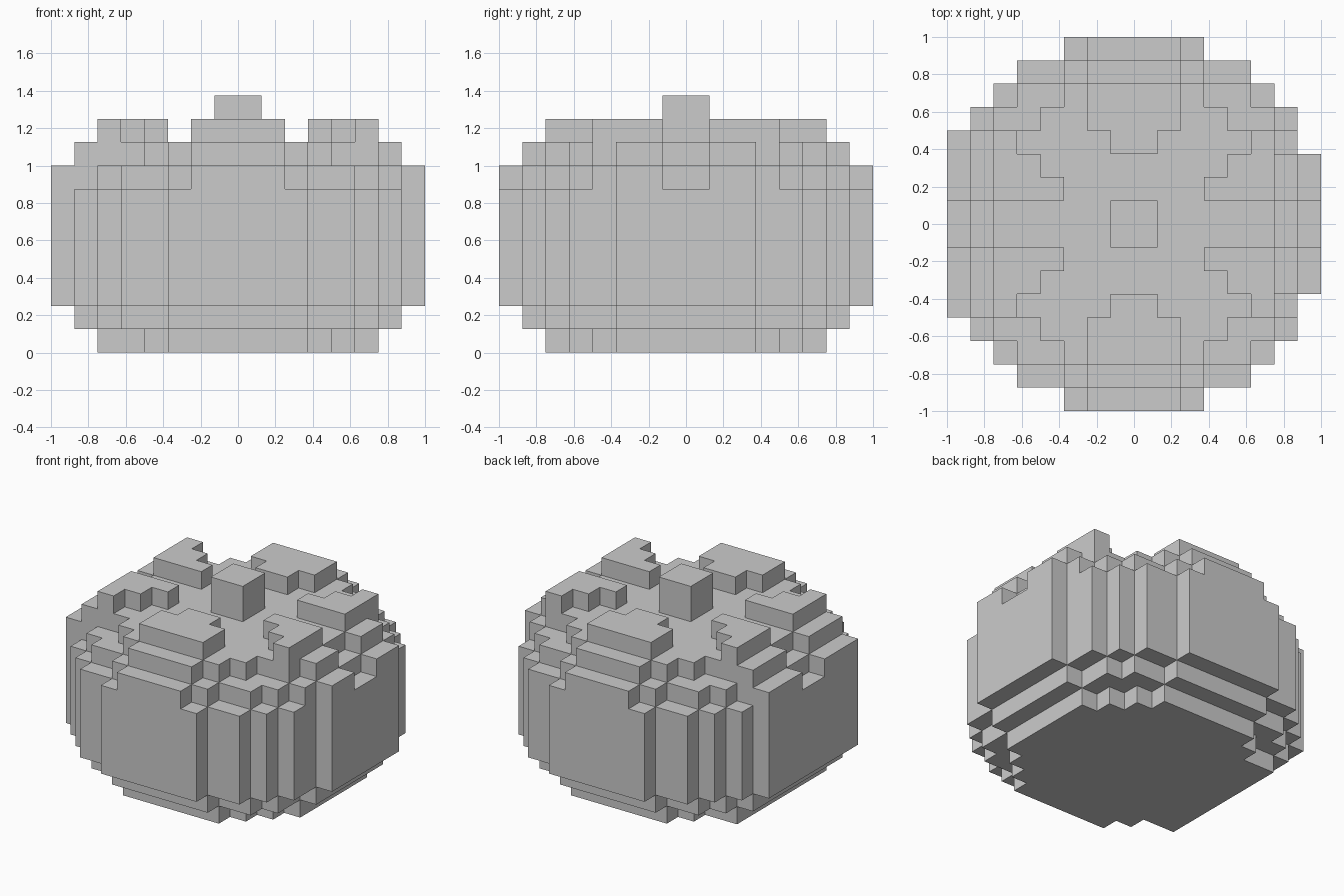
import bpy, bmesh, math
from mathutils import Vector

if "Cube" in bpy.data.objects:
    bpy.data.objects.remove(bpy.data.objects["Cube"])

U = 0.125  # block size

# Half width of each round slice, by row away from the centre line
ROWS = {6: [6, 6, 6, 5, 4, 3],
        7: [7, 7, 7, 6, 6, 5, 3],
        8: [8, 8, 8, 7, 7, 6, 5, 3]}
BASE = [6, 7, 8, 8, 8, 8, 8, 7, 6]   # slice radius per layer
RIB = {7: 8, 8: 7, 9: 6}             # raised ribs sit one block higher


def in_disc(r, x, y, upper):
    j = int(abs(y))
    if j >= r:
        return False
    half = ROWS[r][j]
    if j == 3 and (x < 0 or (upper and r == 6)):
        half = r
    return abs(x) < half


def on_rib(x, y):
    ax, ay = abs(x), abs(y)
    front_back = (ax < 2 and ay > 4) or (ax < 1 and ay > 3)
    side = 1 < ay < 4 and ax > int(ay) + 2
    return front_back or side


def gourd(x, y, k):
    if 0 <= k < len(BASE) and in_disc(BASE[k], x, y, k > 6):
        return True
    return k in RIB and on_rib(x, y) and in_disc(RIB[k], x, y, True)


def stem(x, y, k):
    return abs(x) < 1 and abs(y) < 1 and 9 <= k < 11


def block_object(name, filled):
    """Outer skin of all filled blocks, with flat areas merged."""
    bm = bmesh.new()
    dirs = [Vector(d) for d in ((1, 0, 0), (-1, 0, 0), (0, 1, 0),
                                (0, -1, 0), (0, 0, 1), (0, 0, -1))]
    for i in range(-8, 8):
        for j in range(-8, 8):
            for k in range(11):
                if not filled(i + .5, j + .5, k):
                    continue
                c = Vector((i + .5, j + .5, k + .5))
                for d in dirs:
                    if filled(c.x + d.x, c.y + d.y, k + int(d.z)):
                        continue
                    a = Vector((d.y, d.z, d.x))
                    b = d.cross(a)
                    corners = [(c + (d + s * a + t * b) / 2) * U
                               for s, t in ((-1, -1), (1, -1), (1, 1), (-1, 1))]
                    bm.faces.new([bm.verts.new(p) for p in corners])
    bmesh.ops.remove_doubles(bm, verts=bm.verts, dist=1e-4)
    bmesh.ops.dissolve_limit(bm, angle_limit=math.radians(1),
                             verts=bm.verts, edges=bm.edges)
    me = bpy.data.meshes.new(name)
    bm.to_mesh(me)
    bm.free()
    ob = bpy.data.objects.new(name, me)
    bpy.context.collection.objects.link(ob)
    return ob


# Ribbed round body and its short stem
block_object("ribbed_body", gourd)
block_object("stem", stem)
